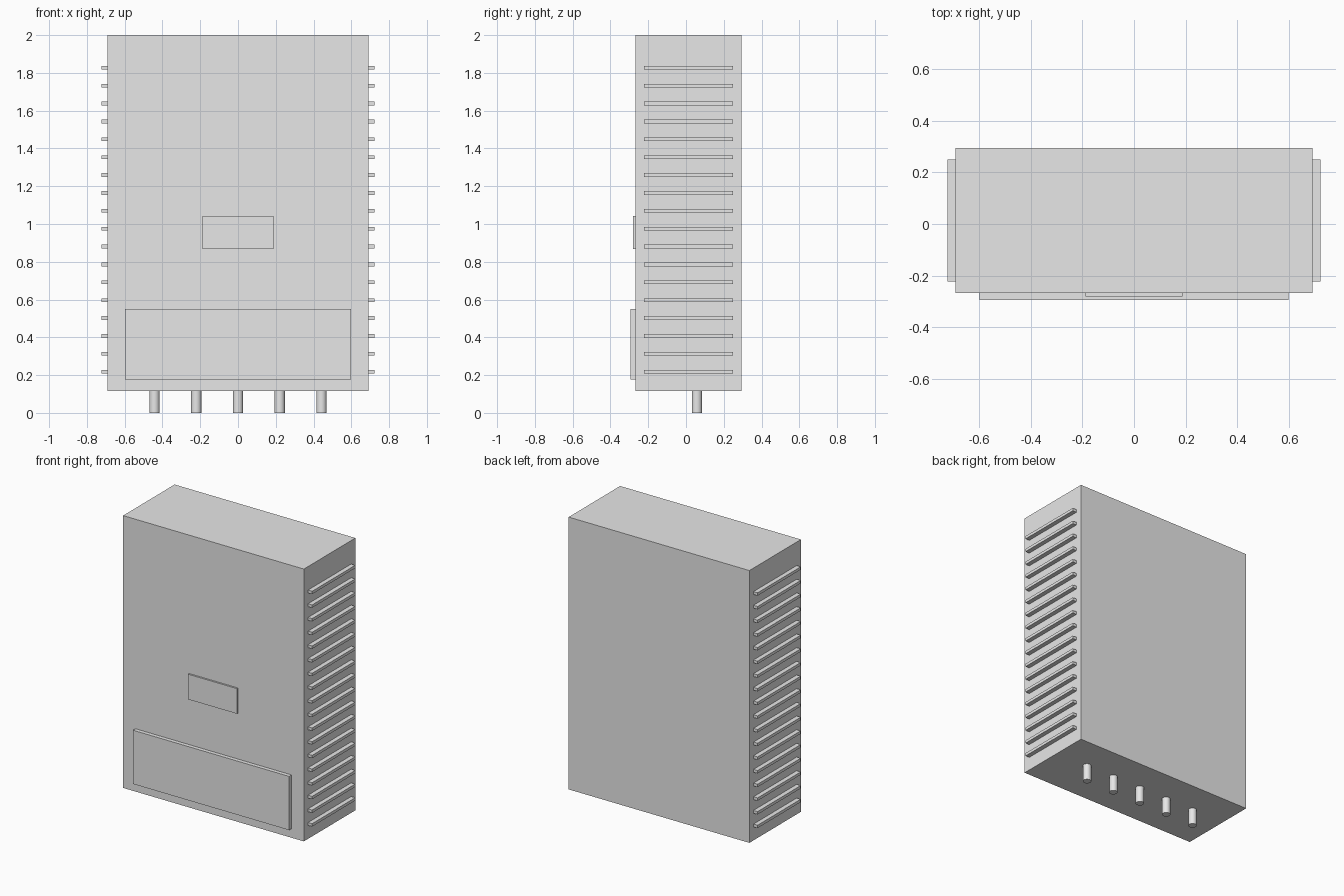
import bpy

if "Cube" in bpy.data.objects:
    bpy.data.objects.remove(bpy.data.objects["Cube"])

grey = bpy.data.materials.new("light_grey")
grey.diffuse_color = (0.8, 0.8, 0.8, 1)
grey.use_nodes = True
grey.node_tree.nodes["Principled BSDF"].inputs["Base Color"].default_value = grey.diffuse_color


def box(name, x, y, z):
    """Box from (min, max) ranges on each axis."""
    bpy.ops.mesh.primitive_cube_add(size=1)
    ob = bpy.context.object
    ob.name = name
    for v in ob.data.vertices:
        v.co = [r[0] if c < 0 else r[1] for c, r in zip(v.co, (x, y, z))]
    ob.data.materials.append(grey)
    return ob


# Main cabinet
W, FRONT, BACK, BASE = 0.692, -0.268, 0.295, 0.115
box("cabinet_body", (-W, W), (FRONT, BACK), (BASE, 2.0))

# Raised plates on the front
box("lower_cover", (-0.598, 0.598), (-0.295, FRONT), (0.178, 0.55))
box("display_plate", (-0.188, 0.188), (-0.28, FRONT), (0.868, 1.042))

# Cooling fins on both sides
FINS = 18
for i in range(FINS):
    z = 0.218 + i * (1.827 - 0.218) / (FINS - 1)
    for side, x in (("left", (-0.723, -W)), ("right", (W, 0.723))):
        box(f"{side}_fin_{i + 1}", x, (-0.222, 0.25), (z - 0.01, z + 0.01))

# Cable glands under the cabinet
for i in range(5):
    bpy.ops.mesh.primitive_cylinder_add(
        vertices=32, radius=0.027, depth=BASE,
        location=((i - 2) * 0.221, 0.058, BASE / 2))
    pin = bpy.context.object
    pin.name = f"cable_gland_{i + 1}"
    pin.data.materials.append(grey)
    bpy.ops.object.shade_smooth_by_angle()
